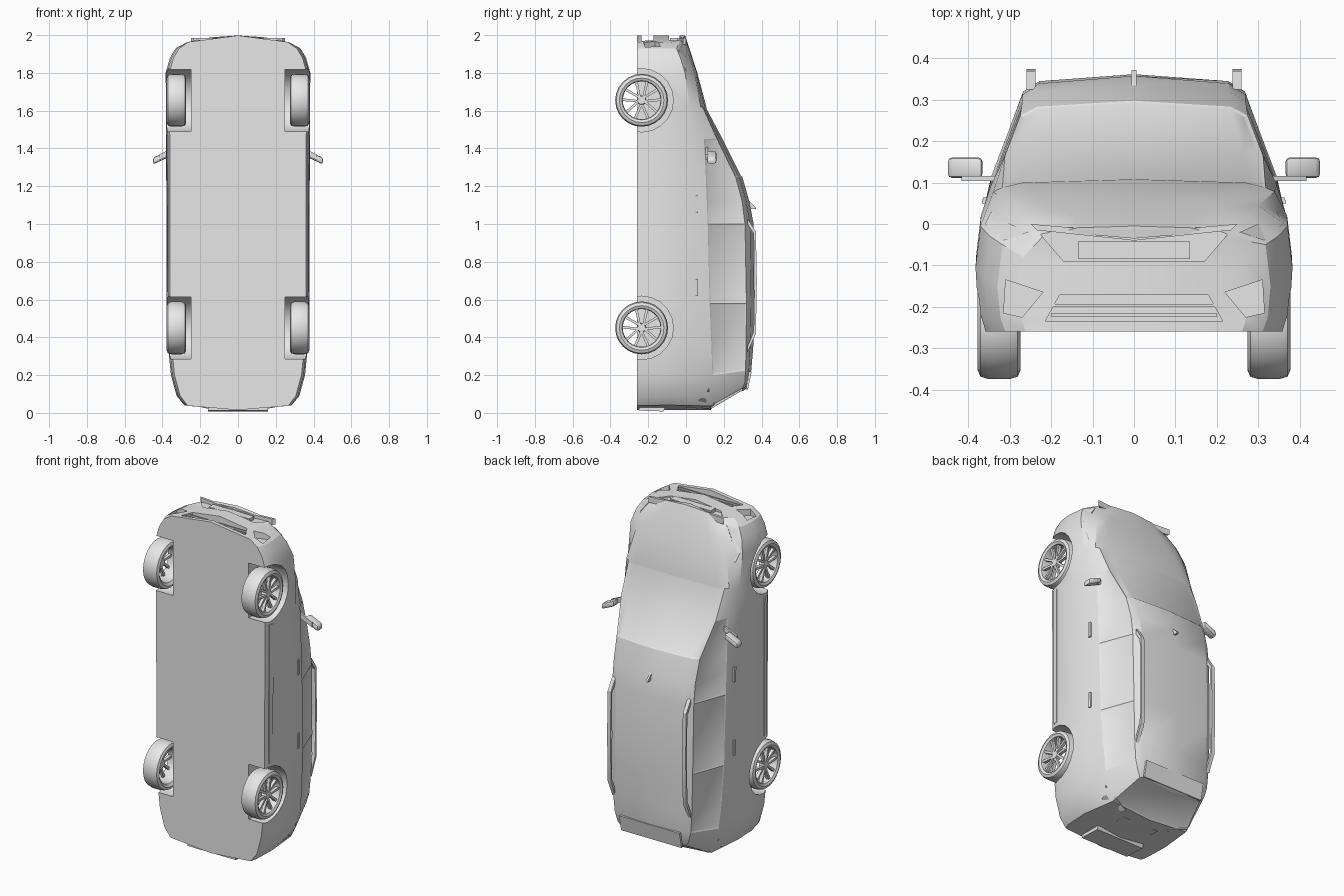
import bpy, bmesh, math
from mathutils import Vector, Matrix
from mathutils.bvhtree import BVHTree

if "Cube" in bpy.data.objects:
    bpy.data.objects.remove(bpy.data.objects["Cube"])

grey = bpy.data.materials.new("plain grey")
grey.use_nodes = True
grey.diffuse_color = (0.8, 0.8, 0.8, 1)
grey.node_tree.nodes["Principled BSDF"].inputs["Base Color"].default_value = (0.8, 0.8, 0.8, 1)


def shade(ob, angle):
    bpy.ops.object.select_all(action='DESELECT')
    ob.select_set(True)
    bpy.context.view_layer.objects.active = ob
    bpy.ops.object.shade_smooth_by_angle(angle=math.radians(angle))


def finish(name, bm):
    bmesh.ops.recalc_face_normals(bm, faces=bm.faces)
    me = bpy.data.meshes.new(name)
    bm.to_mesh(me)
    bm.free()
    me.materials.append(grey)
    ob = bpy.data.objects.new(name, me)
    bpy.context.collection.objects.link(ob)
    shade(ob, 30)
    return ob


def loops_solid(bm, la, lb):
    """Close two matching point loops into a solid."""
    a = [bm.verts.new(p) for p in la]
    b = [bm.verts.new(p) for p in lb]
    n = len(a)
    bm.faces.new(a)
    bm.faces.new(b[::-1])
    for i in range(n):
        bm.faces.new((a[i], b[i], b[(i + 1) % n], a[(i + 1) % n]))


def prism(name, pts, axis, lo, hi):
    """Extrude (x, y) points along z, or (y, z) points along x."""
    place = (lambda p, d: (p[0], p[1], d)) if axis == 'z' else (lambda p, d: (d, p[0], p[1]))
    bm = bmesh.new()
    loops_solid(bm, [place(p, lo) for p in pts], [place(p, hi) for p in pts])
    return finish(name, bm)


def mirrored(pts):
    return [(-x, y) for x, y in pts]


def rect(x0, y0, x1, y1):
    return [(x0, y0), (x1, y0), (x1, y1), (x0, y1)]


# Body stations, tail to nose: z, half width, belt x, belt y, roof x, roof y, top y
stations = [
    (.015, .285, .26, .13, .21, .30, .32),
    (.09, .325, .285, .135, .235, .312, .336),
    (.20, .355, .315, .14, .252, .315, .346),
    (.35, .37, .33, .135, .262, .318, .356),
    (.58, .378, .34, .125, .268, .32, .362),
    (1.0, .378, .345, .115, .27, .312, .358),
    (1.12, .379, .345, .11, .27, .297, .335),
    (1.25, .38, .345, .105, .275, .262, .298),
    (1.45, .38, .345, .095, .312, .165, .198),
    (1.62, .382, .34, .078, .318, .088, .108),
    (1.80, .383, .30, .045, .25, .053, .06),
    (1.88, .36, .27, .02, .20, .028, .034),
    (1.93, .33, .24, .0, .17, .012, .018),
    (1.998, .28, .22, -.03, .16, -.015, -.005),
]


def station_z(z, x, y):
    """Bow the nose and tail in plan and rake the tailgate."""
    bow = .32 if z < .05 else -.5 if z > 1.95 else 0
    return z + bow * x * x + .12 * max(0, 1 - z / .25) * max(0, (y - .14) / .18)


def half_section(z, w, bx, by, rx, ry, ty):
    sy = min(.02, by - .05)
    pts = [(0, -.26), (w - .019, -.26), (w - .007, -.225), (w, sy - .1), (w - .012, sy),
           (bx, by), (rx, ry), (rx * .85, ry + .6 * (ty - ry)), (0, ty)]
    return [(x, y, station_z(z, x, y)) for x, y in pts]


bm = bmesh.new()
rings = []
for st in stations:
    half = half_section(*st)
    rings.append([bm.verts.new(p) for p in half + [(-x, y, z) for x, y, z in half[7:0:-1]]])
skin = {}
for s in range(len(rings) - 1):
    for j in range(16):
        k = (j + 1) % 16
        skin[s, j] = bm.faces.new((rings[s][j], rings[s][k], rings[s + 1][k], rings[s + 1][j]))
# Curved tail and nose closing faces
rear_glass = []
for ring, z in ((rings[0], stations[0][0]), (rings[-1], stations[-1][0])):
    ys = [v.co.y for v in ring[2:8]]
    mids = [ring[0], ring[0]] + [bm.verts.new((0, y, station_z(z, 0, y))) for y in ys] + [ring[8]]
    for i in range(1, 8):
        for a, b in ((ring[i], ring[i + 1]), (ring[-i], ring[-i - 1])):
            f = bm.faces.new(list(dict.fromkeys((a, b, mids[i + 1], mids[i]))))
            if i == 5 and ring is rings[0]:
                rear_glass.append(f)
bmesh.ops.recalc_face_normals(bm, faces=bm.faces)
bm.normal_update()
# Inset glass areas: side windows, windscreen, rear window
glass = [[skin[s, j] for s in grp] for grp in ((2, 3), (4,), (5, 6, 7)) for j in (5, 10)]
glass += [[skin[s, j] for s in (7, 8) for j in (6, 7, 8, 9)], rear_glass]
for faces in glass:
    bmesh.ops.inset_region(bm, faces=faces, thickness=.009, depth=-.004, use_even_offset=True)
body = finish("car_body", bm)


def cut(cutter):
    bpy.context.view_layer.objects.active = body
    m = body.modifiers.new("cut", 'BOOLEAN')
    m.operation, m.solver, m.object = 'DIFFERENCE', 'EXACT', cutter
    bpy.ops.object.modifier_apply(modifier="cut")
    bpy.data.objects.remove(cutter)


# Wheel wells
AXLES, WY = (0.45, 1.655), -.235
for wz in AXLES:
    arch = [(WY + .168 * math.cos(a * math.pi / 10), wz + .168 * math.sin(a * math.pi / 10))
            for a in range(20)]
    cut(prism("well_cutter", arch, 'x', .25, .5))
    cut(prism("well_cutter", arch, 'x', -.5, -.25))

# Nose openings: grille, lower intake, corner recesses
cut(prism("grille_cutter", [(-.235, -.015), (0, -.035), (.235, -.015), (.17, -.09), (-.17, -.09)],
          'z', 1.965, 2.1))
cut(prism("intake_cutter", [(-.18, -.172), (.18, -.172), (.215, -.236), (-.215, -.236)],
          'z', 1.935, 2.1))
fog = [(.22, -.165), (.31, -.135), (.315, -.215), (.27, -.225)]
for pts in (fog, mirrored(fog)):
    cut(prism("fog_cutter", pts, 'z', 1.925, 2.1))
shade(body, 25)

# Nose trim
prism("grille_bar", [(-.25, .0), (0, -.022), (.25, .0), (.235, -.015), (0, -.04), (-.235, -.015)],
      'z', 1.95, 1.985)
prism("front_number_plate", rect(-.135, -.085, .135, -.042), 'z', 1.96, 1.985)
for n, y in enumerate((-.197, -.22)):
    prism(f"intake_slat_{n + 1}", rect(-.2, y - .004, .2, y + .004), 'z', 1.93, 1.97)

bpy.context.view_layer.update()
tree = BVHTree.FromObject(body, bpy.context.evaluated_depsgraph_get())


def drape(name, pts, way, thick=.006):
    """Thin plate laid on the body; way is the outward axis direction."""
    n = Vector(way)
    hits = []
    for p in pts:
        o = Vector((0, p[0], p[1])) if way[0] else Vector((p[0], p[1], 1))
        hit = tree.ray_cast(o + n * 3, -n)[0]
        if hit:
            hits.append(hit)
    if len(hits) > 2:
        bm = bmesh.new()
        loops_solid(bm, [h + n * thick for h in hits], [h - n * .01 for h in hits])
        finish(name, bm)


lamp = [(.255, -.02), (.30, .0), (.345, .03), (.36, .0), (.315, -.04)]
tail = [(.16, .12), (.255, .15), (.30, .12), (.285, .07), (.16, .09)]
rail = [(.325, 1.03), (.37, .96), (.375, .70), (.37, .42), (.325, .32),
        (.325, .35), (.358, .43), (.363, .70), (.358, .95), (.325, 1.0)]
for side, sx in (("left", 1), ("right", -1)):
    drape(f"{side}_headlight", [(sx * x, y) for x, y in lamp], (0, 0, 1))
    drape(f"{side}_tail_light", [(sx * x, y) for x, y in tail], (0, 0, -1))
    # Door handles, sill strip and roof rail
    for n, z in enumerate((.62, 1.06)):
        drape(f"{side}_door_handle_{n + 1}", rect(.05, z, .064, z + .09), (sx, 0, 0), .008)
    drape(f"{side}_sill_strip", rect(-.235, .64, -.205, 1.47), (sx, 0, 0), .004)
    prism(f"{side}_roof_rail", rail, 'x', sx * .238, sx * .26)
    # Door mirror, swept back towards its tip
    bm = bmesh.new()
    bmesh.ops.create_cube(bm, size=1, matrix=Matrix.Translation((.408, .136, 1.365))
                          @ Matrix.Diagonal((.084, .05, .035, 1)))
    bmesh.ops.bevel(bm, geom=bm.edges[:], offset=.011, segments=2, affect='EDGES', profile=.5)
    bmesh.ops.create_cube(bm, size=1, matrix=Matrix.Translation((.372, .11, 1.37))
                          @ Matrix.Diagonal((.09, .012, .03, 1)))
    for v in bm.verts:
        v.co.z -= .45 * (v.co.x - .38)
        v.co.x *= sx
    finish(f"{side}_mirror", bm)

# Tail and roof trim
prism("roof_spoiler", [(.318, .125), (.328, .125), (.348, .22), (.33, .22)], 'x', -.2, .2)
prism("rear_bumper_lip", [(-.25, .012), (-.12, .008), (-.11, .03), (-.25, .03)], 'x', -.16, .16)
drape("rear_number_plate", rect(-.12, .0, .12, .055), (0, 0, -1), .004)
prism("roof_fin", [(.325, 1.13), (.368, 1.09), (.372, 1.08), (.335, 1.08)], 'x', -.006, .006)


# Wheels: open ring tyre, hub and five paired spokes
def wheel(name, sx, wz):
    bm = bmesh.new()
    prof = [(-.04, .102), (-.052, .118), (-.045, .134), (-.025, .14), (.025, .14),
            (.045, .134), (.052, .118), (.045, .104), (.03, .1)]
    segs = 24
    loops = []
    for i in range(segs):
        a = 2 * math.pi * i / segs
        loops.append([bm.verts.new((x, r * math.cos(a), r * math.sin(a))) for x, r in prof])
    for i in range(segs):
        p, q = loops[i], loops[(i + 1) % segs]
        for j in range(len(prof)):
            k = (j + 1) % len(prof)
            bm.faces.new((p[j], p[k], q[k], q[j]))
    bmesh.ops.create_cone(bm, cap_ends=True, segments=10, radius1=.026, radius2=.022, depth=.03,
                          matrix=Matrix.Translation((.025, 0, 0)) @ Matrix.Rotation(math.pi / 2, 4, 'Y'))
    for i in range(5):
        turn = Matrix.Rotation(2 * math.pi * i / 5, 3, 'X')
        for d in (-1, 1):
            flat = [(d * .004, .015), (d * .016, .015), (d * .036, .1), (d * .022, .103)]
            loops_solid(bm, [turn @ Vector((.02, y, z)) for y, z in flat],
                        [turn @ Vector((.038, y, z)) for y, z in flat])
    for v in bm.verts:
        v.co = Vector((sx * (v.co.x + .326), v.co.y + WY, v.co.z + wz))
    finish(name, bm)


for end, wz in zip(("rear", "front"), AXLES):
    for side, sx in (("left", 1), ("right", -1)):
        wheel(f"{end}_{side}_wheel", sx, wz)
